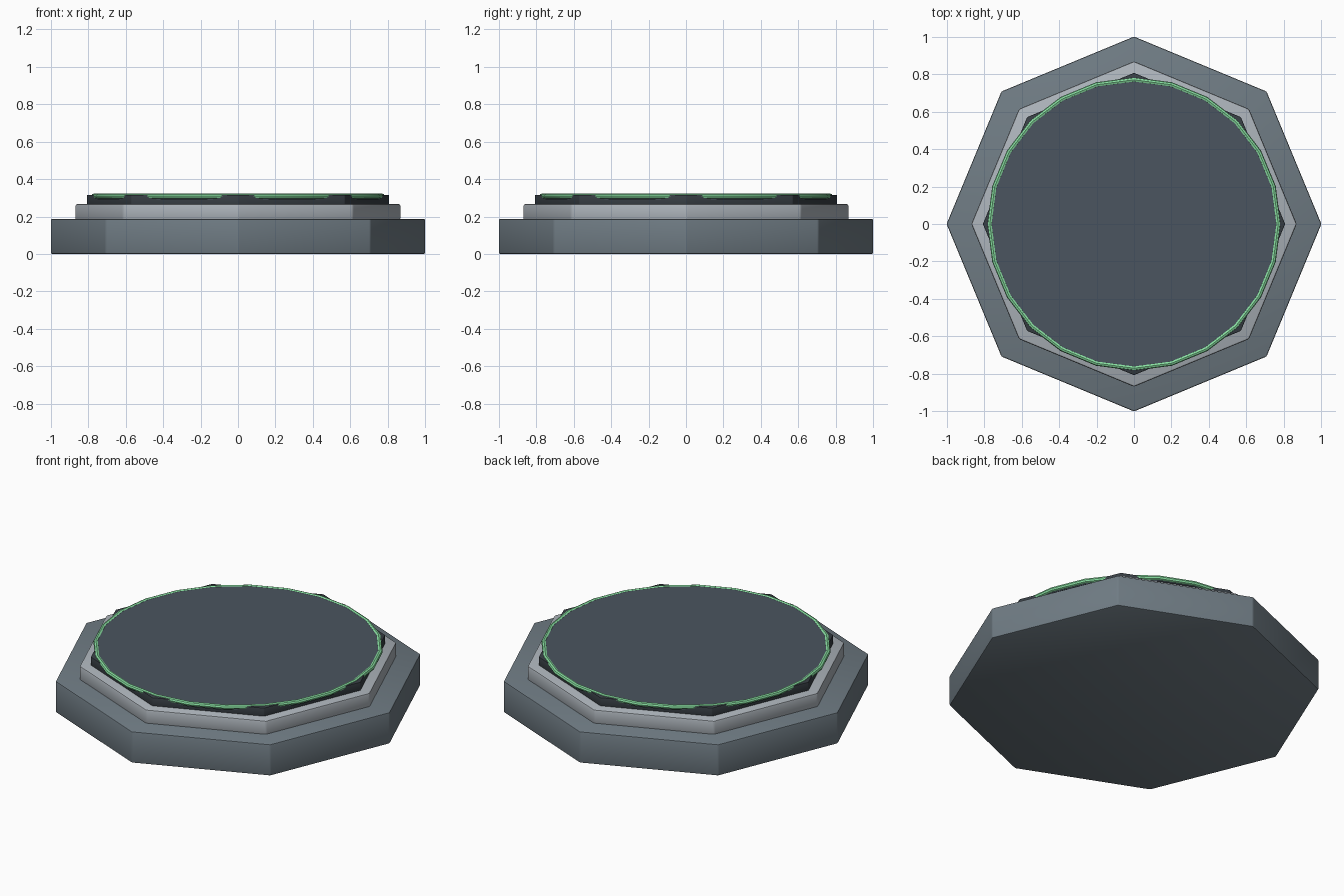
import bpy
import math

if "Cube" in bpy.data.objects:
    bpy.data.objects.remove(bpy.data.objects["Cube"])


def material(name, color):
    m = bpy.data.materials.new(name)
    m.diffuse_color = (*color, 1)
    m.use_nodes = True
    m.node_tree.nodes["Principled BSDF"].inputs["Base Color"].default_value = m.diffuse_color
    return m


def finish(obj, name, mat):
    obj.name = name
    obj.data.materials.append(mat)
    bpy.ops.object.shade_smooth_by_angle(angle=math.radians(30))


def slab(name, sides, radius, z0, z1, bevel, mat):
    bpy.ops.mesh.primitive_cylinder_add(vertices=sides, radius=radius, depth=z1 - z0,
                                        location=(0, 0, (z0 + z1) / 2))
    obj = bpy.context.object
    if bevel:
        mod = obj.modifiers.new("edge_bevel", 'BEVEL')
        mod.width = bevel
        mod.segments = 2
        bpy.ops.object.modifier_apply(modifier=mod.name)
    finish(obj, name, mat)


steel = material("steel", (0.16, 0.20, 0.23))
light = material("light_metal", (0.42, 0.46, 0.50))
dark = material("dark_rim", (0.04, 0.05, 0.06))
panel = material("panel", (0.07, 0.09, 0.115))
green = material("green_glow", (0.25, 0.75, 0.36))

# Stacked octagonal tiers
slab("base_tier", 8, 1.002, 0.0, 0.187, 0.008, steel)
slab("middle_tier", 8, 0.87, 0.18, 0.267, 0.01, light)
slab("top_tier", 8, 0.808, 0.26, 0.316, 0.004, dark)

# Round surface panel inside the ring
slab("surface_panel", 24, 0.77, 0.29, 0.318, 0, panel)

# Glowing ring
bpy.ops.mesh.primitive_torus_add(major_segments=24, minor_segments=8, major_radius=0.771,
                                 minor_radius=0.0135, location=(0, 0, 0.309))
finish(bpy.context.object, "light_ring", green)
